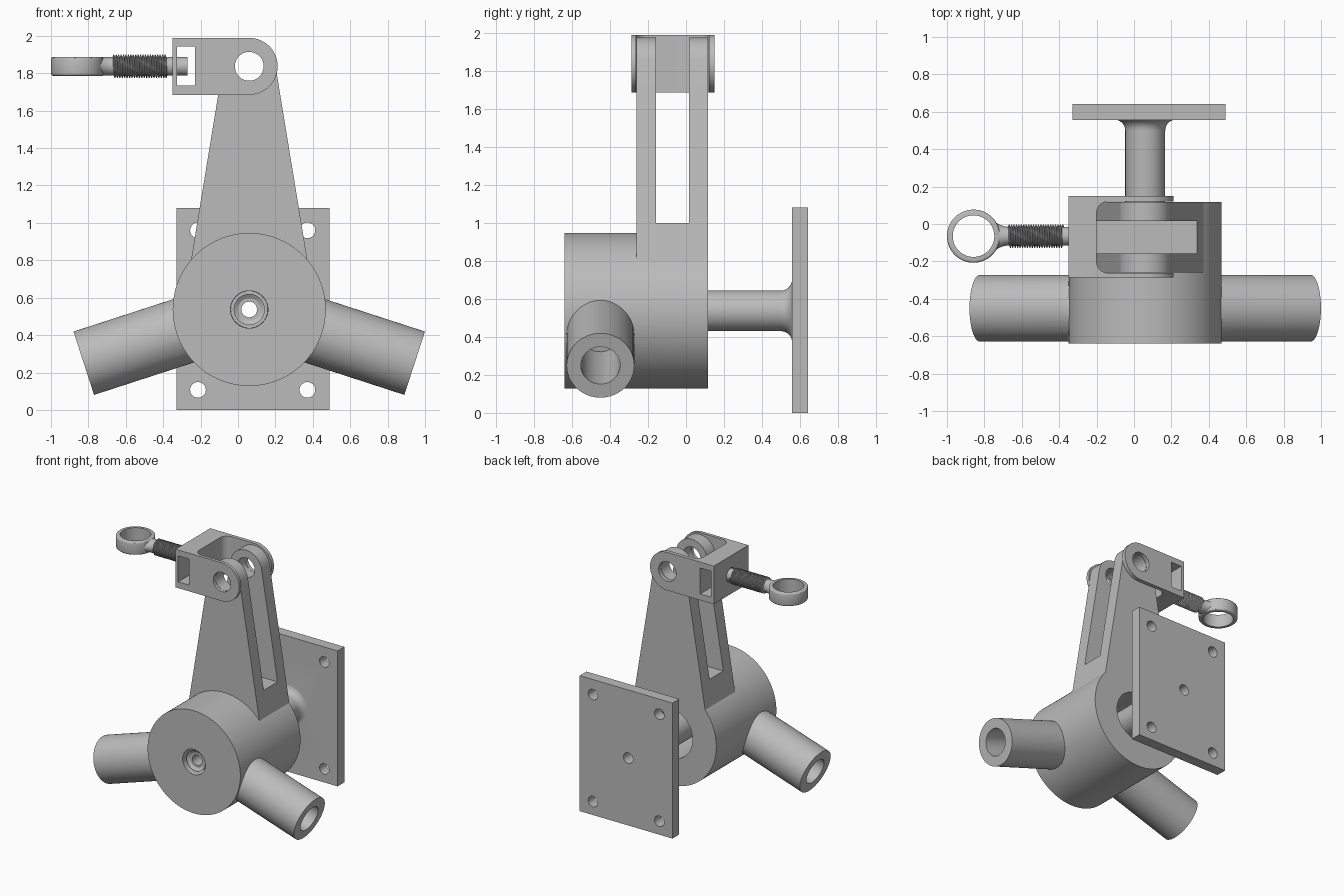
import bpy, bmesh, math
from math import sin, cos, pi, tau
from mathutils import Vector, Matrix

if "Cube" in bpy.data.objects:
    bpy.data.objects.remove(bpy.data.objects["Cube"])

CX, CZ = 0.06, 0.537        # hub axis
PIN_Z = 1.837               # clevis pin height
ROD_Y = -0.065

steel = bpy.data.materials.new("plain grey metal")
steel.use_nodes = True
GREY = (0.5, 0.5, 0.5, 1)
steel.diffuse_color = GREY
steel.node_tree.nodes["Principled BSDF"].inputs["Base Color"].default_value = GREY


def finish(name, bm):
    bmesh.ops.recalc_face_normals(bm, faces=bm.faces)
    mesh = bpy.data.meshes.new(name)
    bm.to_mesh(mesh)
    bm.free()
    mesh.materials.append(steel)
    ob = bpy.data.objects.new(name, mesh)
    bpy.context.collection.objects.link(ob)
    return ob


def box(name, lo, hi):
    bm = bmesh.new()
    lo, hi = Vector(lo), Vector(hi)
    bmesh.ops.create_cube(bm, size=1)
    for v in bm.verts:
        v.co = (lo + hi) / 2 + v.co * (hi - lo)
    return finish(name, bm)


def cyl(name, a, b, r, seg=64):
    a, b = Vector(a), Vector(b)
    bm = bmesh.new()
    rot = (b - a).to_track_quat('Z', 'Y').to_matrix().to_4x4()
    bmesh.ops.create_cone(bm, cap_ends=True, segments=seg, radius1=r, radius2=r,
                          depth=(b - a).length,
                          matrix=Matrix.Translation((a + b) / 2) @ rot)
    return finish(name, bm)


def prism(name, points, direction):
    """Extrude a closed outline along a direction."""
    bm = bmesh.new()
    face = bm.faces.new([bm.verts.new(p) for p in points])
    new = bmesh.ops.extrude_face_region(bm, geom=[face])["geom"]
    bmesh.ops.translate(bm, vec=direction,
                        verts=[v for v in new if isinstance(v, bmesh.types.BMVert)])
    return finish(name, bm)


def loft(name, rings, cap=True):
    """Skin a list of equal-length point rings."""
    bm = bmesh.new()
    rows = [[bm.verts.new(p) for p in ring] for ring in rings]
    n = len(rows[0])
    for a, b in zip(rows, rows[1:]):
        for i in range(n):
            bm.faces.new((a[i], a[(i + 1) % n], b[(i + 1) % n], b[i]))
    if cap:
        bm.faces.new(rows[0])
        bm.faces.new(rows[-1])
    return finish(name, bm)


def combine(base, op, *tools):
    """Apply booleans in turn and discard the tools."""
    for tool in tools:
        mod = base.modifiers.new("cut", 'BOOLEAN')
        mod.operation, mod.object, mod.solver = op, tool, 'EXACT'
        dg = bpy.context.evaluated_depsgraph_get()
        mesh = bpy.data.meshes.new_from_object(base.evaluated_get(dg))
        base.modifiers.clear()
        base.data = mesh
        bpy.data.objects.remove(tool)
    return base


def ycyl(name, x, z, y0, y1, r, seg=64):
    return cyl(name, (x, y0, z), (x, y1, z), r, seg)


# Hub with tapered arm and two angled tubes
hub = ycyl("hub_and_arm", CX, CZ, -0.64, 0.117, 0.409, 128)
slope = 0.164
tilt = math.atan(slope)
R_ARM = 0.139
arc = [tilt + (pi - 2 * tilt) * i / 32 for i in range(33)]
foot = R_ARM / cos(tilt) + slope * (PIN_Z - 0.7)
outline = [(CX + R_ARM * cos(a), -0.26, PIN_Z + R_ARM * sin(a)) for a in arc]
outline += [(CX - foot, -0.26, 0.7), (CX + foot, -0.26, 0.7)]
combine(hub, 'UNION', prism("arm", outline, (0, 0.377, 0)))
bores = []
for side in (-1, 1):
    def along(d):
        a = math.radians(18)
        return (CX + side * d * cos(a), -0.45, CZ - d * sin(a))
    combine(hub, 'UNION', cyl("side_tube", along(0.25), along(0.93), 0.178))
    bores.append(cyl("tube_bore", along(0.38), along(1.0), 0.103))
combine(hub, 'DIFFERENCE', *bores,
        box("arm_slot", (-1, -0.158, 1.0), (1, 0.015, 2.2)),
        ycyl("hub_cavity", CX, CZ, -0.53, 0.3, 0.2),
        ycyl("hub_front_hole", CX, CZ, -0.8, -0.4, 0.1),
        ycyl("arm_pin_hole", CX, PIN_Z, -0.5, 0.5, 0.077))

# Hollow pivot shaft, flared where it meets the plate
profile = [(-0.6, 0.06), (-0.615, 0.083), (-0.53, 0.083), (-0.53, 0.099), (-0.45, 0.107)]
profile += [(0.5 + 0.058 * sin(t), 0.165 - 0.058 * cos(t))
            for t in (pi / 2 * i / 8 for i in range(9))]
profile += [(0.57, 0.165)]
shaft = loft("pivot_shaft", [[(CX + r * cos(tau * i / 64), y, CZ + r * sin(tau * i / 64))
                              for i in range(64)] for y, r in profile])

# Mounting plate with corner holes
plate = box("mounting_plate", (-0.33, 0.557, 0), (0.488, 0.642, 1.08))
combine(plate, 'UNION', shaft)
holes = [ycyl("plate_hole", x, z, 0.4, 0.8, 0.042, 32)
         for x in (-0.214, 0.371) for z in (0.107, 0.96)]
combine(plate, 'DIFFERENCE', *holes, ycyl("shaft_hole", CX, CZ, -0.9, 0.9, 0.042, 32))

# Clevis: rounded end, open pocket with filleted corners, nut window
R_CL = 0.152
ends = [-pi / 2 + pi * i / 32 for i in range(33)]
outline = [(CX + R_CL * cos(a), -0.287, PIN_Z + R_CL * sin(a)) for a in ends]
outline += [(-0.35, -0.287, PIN_Z + R_CL), (-0.35, -0.287, PIN_Z - R_CL)]
clevis = prism("clevis", outline, (0, 0.437, 0))
fr, x0, y0, y1 = 0.06, -0.2, -0.262, 0.12
pocket = [(0.5, y0, 1.5)]
for cy, start in ((y0 + fr, 1.5 * pi), (y1 - fr, pi)):
    pocket += [(x0 + fr + fr * cos(start - pi / 2 * i / 8),
                cy + fr * sin(start - pi / 2 * i / 8), 1.5) for i in range(9)]
pocket += [(0.5, y1, 1.5)]
combine(clevis, 'DIFFERENCE',
        prism("clevis_pocket", pocket, (0, 0, 0.8)),
        box("nut_window", (-0.326, -0.5, 1.735), (-0.23, 0.5, 1.942)),
        ycyl("clevis_pin_hole", CX, PIN_Z, -0.5, 0.5, 0.077),
        cyl("rod_hole", (-0.5, ROD_Y, PIN_Z), (-0.28, ROD_Y, PIN_Z), 0.056, 32))

# Rod end: eye, flared neck and plain core
EX = -0.858
eye = cyl("rod_eye", (EX, ROD_Y, PIN_Z - 0.051), (EX, ROD_Y, PIN_Z + 0.051), 0.142, 96)
bev = eye.modifiers.new("soft_rim", 'BEVEL')
bev.width, bev.segments, bev.angle_limit = 0.012, 3, 1.0
neck = []
for i in range(11):
    t = i / 10
    half = 0.05 + 0.06 * (1 - t) ** 2
    neck.append([(-0.78 + 0.11 * t, ROD_Y + half * cos(tau * k / 32),
                  PIN_Z + 0.05 * sin(tau * k / 32)) for k in range(32)])
neck.append([(-0.27, y, z) for x, y, z in neck[-1]])
combine(eye, 'UNION', loft("neck", neck))
combine(eye, 'DIFFERENCE',
        cyl("eye_bore", (EX, ROD_Y, 1.6), (EX, ROD_Y, 2.1), 0.111, 96))

# Helical screw thread
bm = bmesh.new()
TURNS, SEG, X0, LENGTH = 22, 24, -0.674, 0.3
pitch = LENGTH / (TURNS + 1)
prev = None
for i in range(TURNS * SEG + 1):
    a = tau * i / SEG
    row = [bm.verts.new((X0 + pitch * (i / SEG + off), ROD_Y + r * cos(a), PIN_Z + r * sin(a)))
           for off, r in ((0, 0.049), (0.35, 0.063), (0.65, 0.063), (1, 0.049))]
    if prev:
        for k in range(3):
            bm.faces.new((prev[k], prev[k + 1], row[k + 1], row[k]))
    prev = row
bmesh.ops.remove_doubles(bm, verts=bm.verts, dist=0.0001)
thread = finish("screw_thread", bm)

# Smooth shading with crisp edges
for ob in bpy.context.selected_objects:
    ob.select_set(False)
for ob in (hub, plate, clevis, eye, thread):
    ob.select_set(True)
    bpy.context.view_layer.objects.active = ob
bpy.ops.object.shade_smooth_by_angle(angle=math.radians(30))
